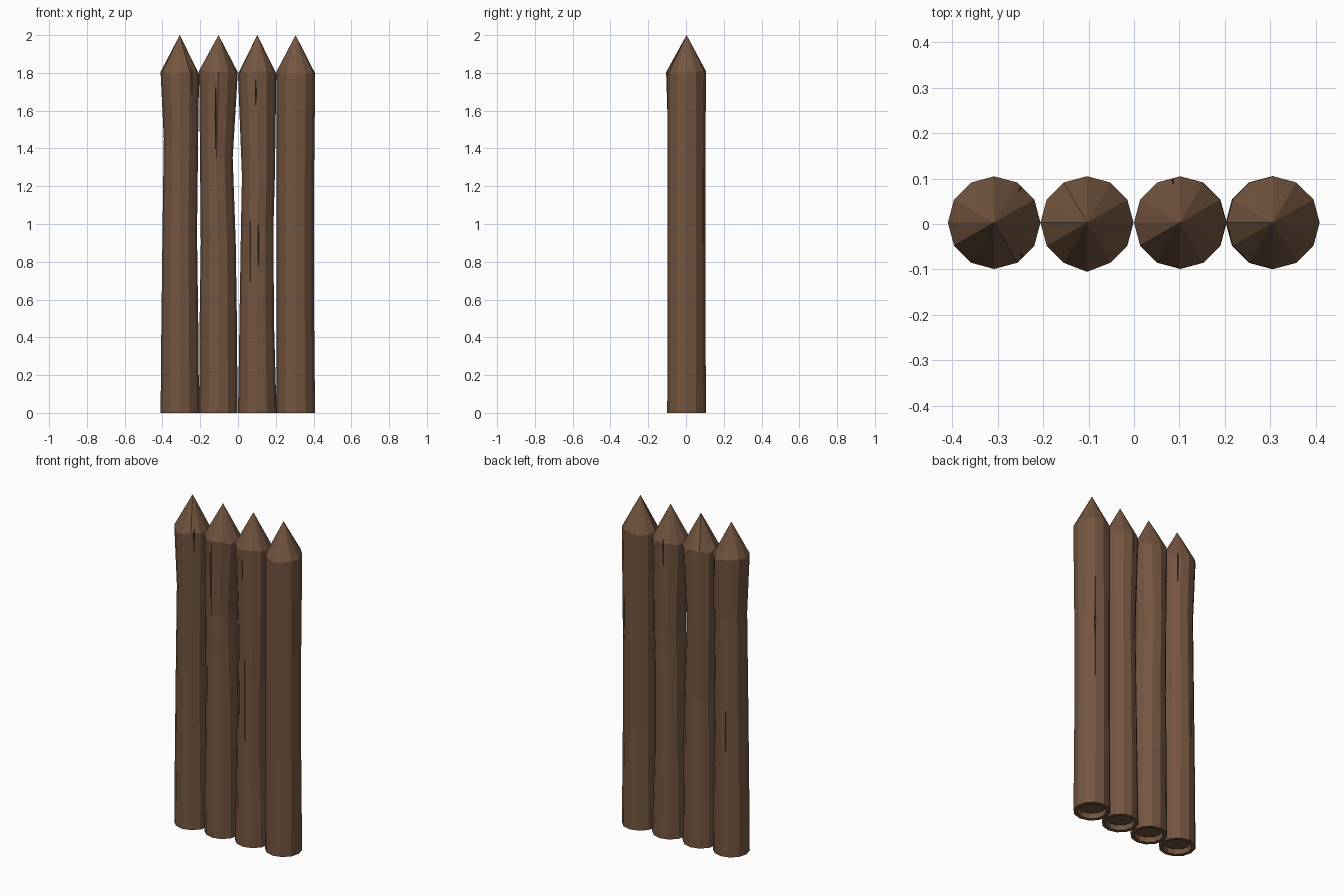
import bpy, bmesh, math, random
from mathutils import Vector

if "Cube" in bpy.data.objects:
    bpy.data.objects.remove(bpy.data.objects["Cube"])

random.seed(4)
SIDES = 12
R = 0.102

wood = bpy.data.materials.new("brown wood")
wood.diffuse_color = (0.175, 0.092, 0.052, 1)
wood.use_nodes = True
wood.node_tree.nodes["Principled BSDF"].inputs["Base Color"].default_value = wood.diffuse_color


def make_object(name, bm):
    bmesh.ops.recalc_face_normals(bm, faces=bm.faces)
    me = bpy.data.meshes.new(name)
    bm.to_mesh(me)
    bm.free()
    me.materials.append(wood)
    ob = bpy.data.objects.new(name, me)
    bpy.context.collection.objects.link(ob)
    return ob


def stake(name, x, rows, chips):
    """Rows: (height, left edge, right edge). Chips lift single rim corners."""
    bm = bmesh.new()

    def ring(z, cx, rx, ry, wob=0.0):
        vs = []
        for i in range(SIDES):
            a = 2 * math.pi * i / SIDES
            vs.append(bm.verts.new((cx + rx * math.cos(a), 0.003 + ry * math.sin(a),
                                    z + random.uniform(-wob, wob))))
        return vs

    # hollowed foot, then the trunk
    rings = [ring(0.03, x, 0.076, 0.076), ring(0, x, 0.080, 0.080)]
    for z, l, r in rows:
        wob = 0.012 if z > 1.7 else 0
        half = (r - l) / 2
        rings.append(ring(z, (l + r) / 2, half, (half + R) / 2, wob))
    for i, dy, dz in chips:
        rings[-1][i].co += Vector((0, dy, dz))
    for a, b in zip(rings, rings[1:]):
        for i in range(SIDES):
            j = (i + 1) % SIDES
            bm.faces.new((a[i], a[j], b[j], b[i]))
    bm.faces.new(rings[0])
    # sharpened point
    tip = bm.verts.new((x, 0.003, 2.0))
    for i in range(SIDES):
        bm.faces.new((rings[-1][i], rings[-1][(i + 1) % SIDES], tip))
    return make_object(name, bm)


def crack(target, x, angle, z0, z1, width=0.006, depth=0.022):
    """Long thin spindle cut into the surface of a stake."""
    bm = bmesh.new()
    a = math.radians(angle)
    out, side = Vector((math.cos(a), math.sin(a), 0)), Vector((-math.sin(a), math.cos(a), 0))
    c = Vector((x, 0.003, (z0 + z1) / 2)) + out * 0.099
    mid = [bm.verts.new(c + d) for d in
           (out * 0.03, side * width / 2, -out * depth, -side * width / 2)]
    h = Vector((0, 0, (z1 - z0) / 2))
    for end in (h, -h):
        p = bm.verts.new(c + end)
        for i in range(4):
            bm.faces.new((mid[i], mid[(i + 1) % 4], p))
    cutter = make_object("crack_cutter", bm)
    cutter.hide_render = True
    cutter.hide_set(True)
    mod = target.modifiers.new("crack", 'BOOLEAN')
    mod.operation = 'DIFFERENCE'
    mod.solver = 'EXACT'
    mod.object = cutter


# centre, trunk profile, rim chips (corner, dy, dz), cracks (angle, z0, z1)
stakes = [
    (-0.308,
     [(0, -0.41, -0.206), (0.45, -0.406, -0.21), (0.95, -0.40, -0.217),
      (1.45, -0.393, -0.211), (1.8, -0.41, -0.206)],
     [], [(-50, 1.68, 1.9), (52, 1.6, 1.9), (105, 0.5, 1.0)]),
    (-0.103,
     [(0, -0.206, -0.002), (0.5, -0.203, -0.006), (0.9, -0.197, -0.012),
      (1.35, -0.201, -0.028), (1.8, -0.206, -0.001)],
     [(9, -0.006, 0.015)], [(-92, 1.36, 1.76)]),
    (0.102,
     [(0, 0.0, 0.204), (0.5, 0.008, 0.19), (1.0, 0.016, 0.188),
      (1.25, 0.021, 0.195), (1.8, 0.0, 0.203)],
     [], [(-94, 1.6, 1.78), (-114, 0.53, 1.15), (-86, 0.53, 1.25), (100, 1.65, 1.9)]),
    (0.305,
     [(0, 0.202, 0.408), (0.6, 0.205, 0.402), (1.2, 0.205, 0.402), (1.8, 0.204, 0.409)],
     [], [(60, 0.8, 1.5)]),
]
for n, (x, rows, chips, cracks) in enumerate(stakes, 1):
    ob = stake(f"stake_{n}", x, rows, chips)
    for angle, z0, z1 in cracks:
        zm = (z0 + z1) / 2
        near = min(rows, key=lambda r: abs(r[0] - zm))
        crack(ob, (near[1] + near[2]) / 2, angle, z0, z1)
